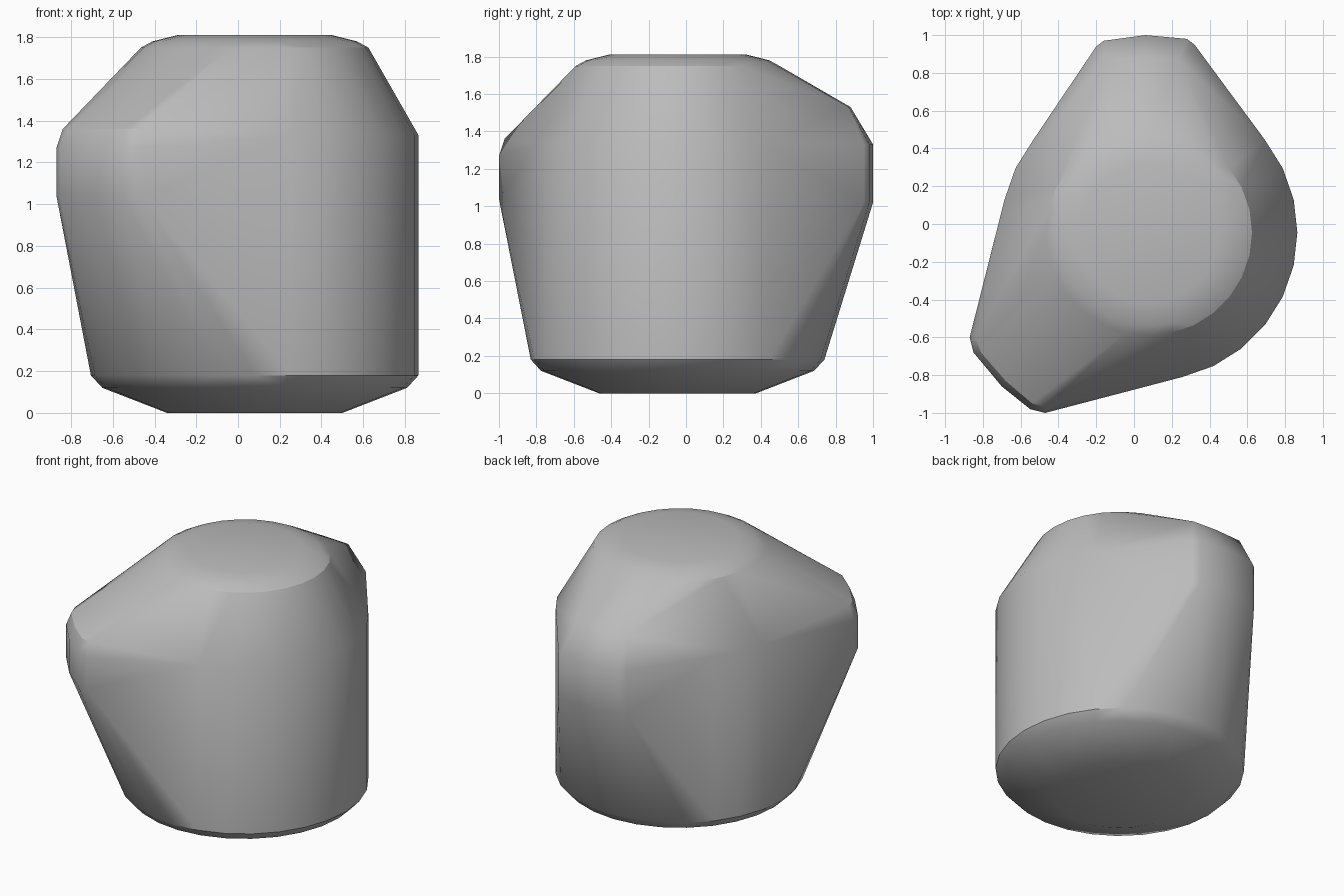
import bpy, bmesh
from math import cos, sin, pi, radians

if "Cube" in bpy.data.objects:
    bpy.data.objects.remove(bpy.data.objects["Cube"], do_unlink=True)

CX, CY = 0.08, -0.045
SIDES = 28


def ring(radius, z):
    return [(CX + radius * cos(2 * pi * i / SIDES),
             CY + radius * sin(2 * pi * i / SIDES), z) for i in range(SIDES)]


def raised(outline, z):
    return [(x, y, z) for x, y in outline]


# Round body: base, walls, sloping shoulder and flat top
points = []
for radius, z in [(0.42, 0), (0.73, 0.12), (0.785, 0.18), (0.785, 1.33),
                  (0.545, 1.75), (0.49, 1.78), (0.37, 1.81)]:
    points += ring(radius, z)

# Back lug
back = [(-0.2, 0.94), (-0.16, 0.97), (0.06, 1.0), (0.28, 0.98), (0.32, 0.95)]
points += raised(back, 1.02) + raised(back, 1.33)
points += raised([(-0.14, 0.87), (0.06, 0.88), (0.24, 0.87)], 1.53)

# Front corner lug
corner = [(-0.87, -0.6), (-0.85, -0.68), (-0.7, -0.86), (-0.55, -0.98), (-0.47, -1.0)]
points += raised(corner, 1.04) + raised(corner, 1.27)
points += raised([(-0.84, -0.6), (-0.81, -0.68), (-0.68, -0.83),
                  (-0.54, -0.95), (-0.47, -0.97)], 1.36)

# Taut skin around the body and lugs
bm = bmesh.new()
for p in points:
    bm.verts.new(p)
hull = bmesh.ops.convex_hull(bm, input=bm.verts)
loose = {g for g in hull["geom_interior"] + hull["geom_unused"]
         if isinstance(g, bmesh.types.BMVert)}
bmesh.ops.delete(bm, geom=list(loose), context="VERTS")
bmesh.ops.dissolve_limit(bm, angle_limit=radians(0.5), verts=bm.verts, edges=bm.edges)
bmesh.ops.recalc_face_normals(bm, faces=bm.faces)
mesh = bpy.data.meshes.new("hull_body")
bm.to_mesh(mesh)
bm.free()
body = bpy.data.objects.new("hull_body", mesh)
bpy.context.collection.objects.link(body)

# Plain grey
grey = bpy.data.materials.new("plain_grey")
grey.use_nodes = True
colour = (0.5, 0.5, 0.5, 1)
grey.diffuse_color = colour
grey.node_tree.nodes["Principled BSDF"].inputs["Base Color"].default_value = colour
mesh.materials.append(grey)

bpy.ops.object.select_all(action="DESELECT")
body.select_set(True)
bpy.context.view_layer.objects.active = body
bpy.ops.object.shade_smooth_by_angle(angle=radians(30))
